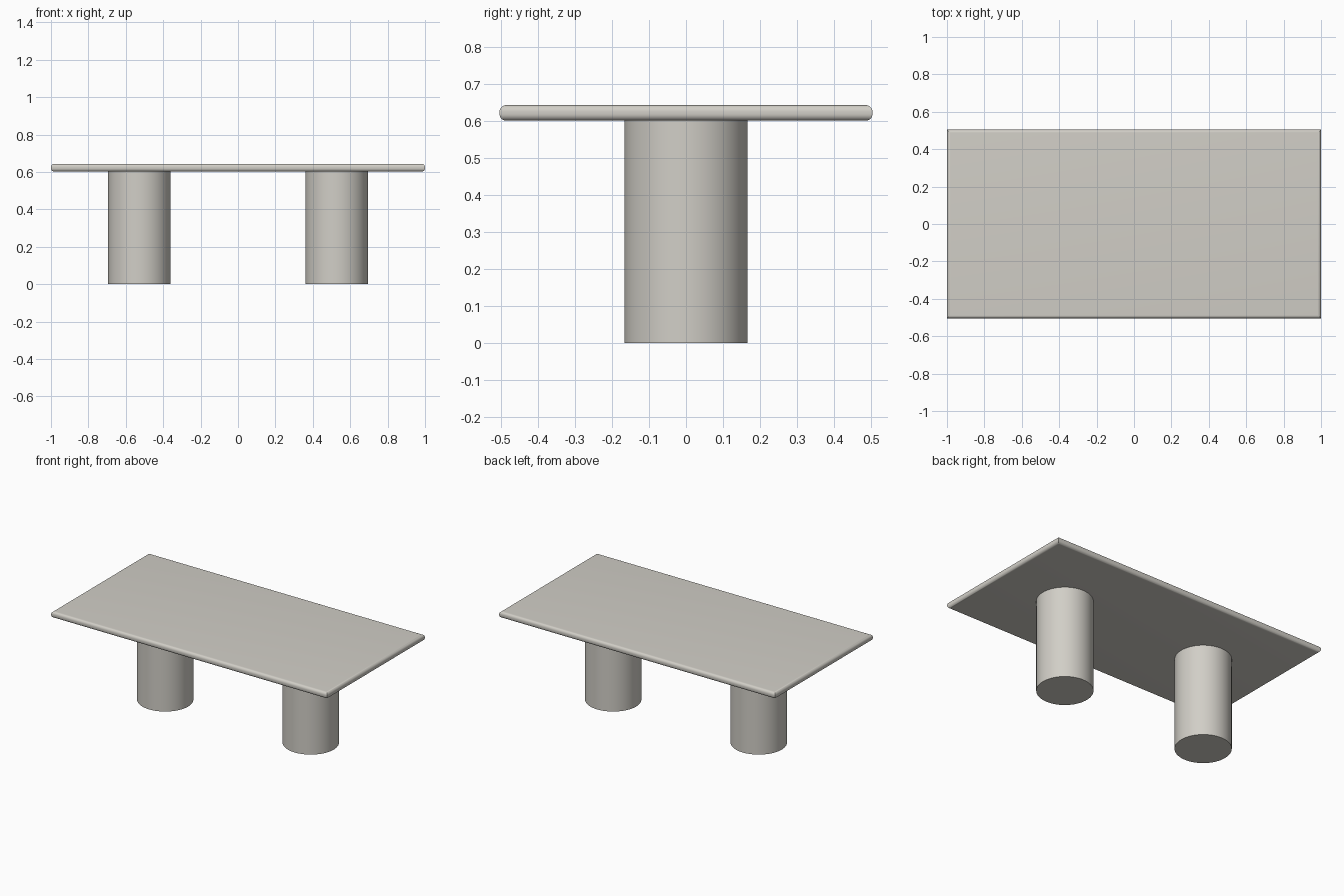
import bpy, bmesh, math

if "Cube" in bpy.data.objects:
    bpy.data.objects.remove(bpy.data.objects["Cube"])

HALF_X, HALF_Y = 1.0, 0.505
Z_LOW, Z_HIGH = 0.602, 0.644
EDGE = 0.018          # rounding of the table top edge
LEG_R, LEG_X = 0.167, 0.527

stone = bpy.data.materials.new("warm_grey")
stone.diffuse_color = (0.64, 0.62, 0.57, 1.0)
stone.use_nodes = True
stone.node_tree.nodes["Principled BSDF"].inputs["Base Color"].default_value = stone.diffuse_color


def finish(name, bm, angle):
    bmesh.ops.recalc_face_normals(bm, faces=bm.faces)
    mesh = bpy.data.meshes.new(name)
    bm.to_mesh(mesh)
    bm.free()
    mesh.materials.append(stone)
    obj = bpy.data.objects.new(name, mesh)
    bpy.context.collection.objects.link(obj)
    bpy.ops.object.select_all(action='DESELECT')
    obj.select_set(True)
    bpy.context.view_layer.objects.active = obj
    bpy.ops.object.shade_smooth_by_angle(angle=math.radians(angle))
    return obj


# Table top: rectangles stacked along a rounded edge profile, mitred corners
steps = 8
profile = []
for centre_z, start in ((Z_LOW + EDGE, -90), (Z_HIGH - EDGE, 0)):
    for i in range(steps + 1):
        a = math.radians(start + 90 * i / steps)
        profile.append((EDGE * (1 - math.cos(a)), centre_z + EDGE * math.sin(a)))

bm = bmesh.new()
rings = []
for inset, z in profile:
    x, y = HALF_X - inset, HALF_Y - inset
    rings.append([bm.verts.new((sx * x, sy * y, z))
                  for sx, sy in ((-1, -1), (1, -1), (1, 1), (-1, 1))])
for low, high in zip(rings, rings[1:]):
    for i in range(4):
        j = (i + 1) % 4
        bm.faces.new((low[i], low[j], high[j], high[i]))
bm.faces.new(rings[0][::-1])
bm.faces.new(rings[-1])
finish("table_top", bm, 35)

# Two round pedestal legs
for side, name in ((-1, "left_leg"), (1, "right_leg")):
    bm = bmesh.new()
    bmesh.ops.create_cone(bm, cap_ends=True, segments=64, radius1=LEG_R,
                          radius2=LEG_R, depth=Z_LOW)
    bmesh.ops.translate(bm, verts=bm.verts, vec=(side * LEG_X, 0, Z_LOW / 2))
    finish(name, bm, 35)
